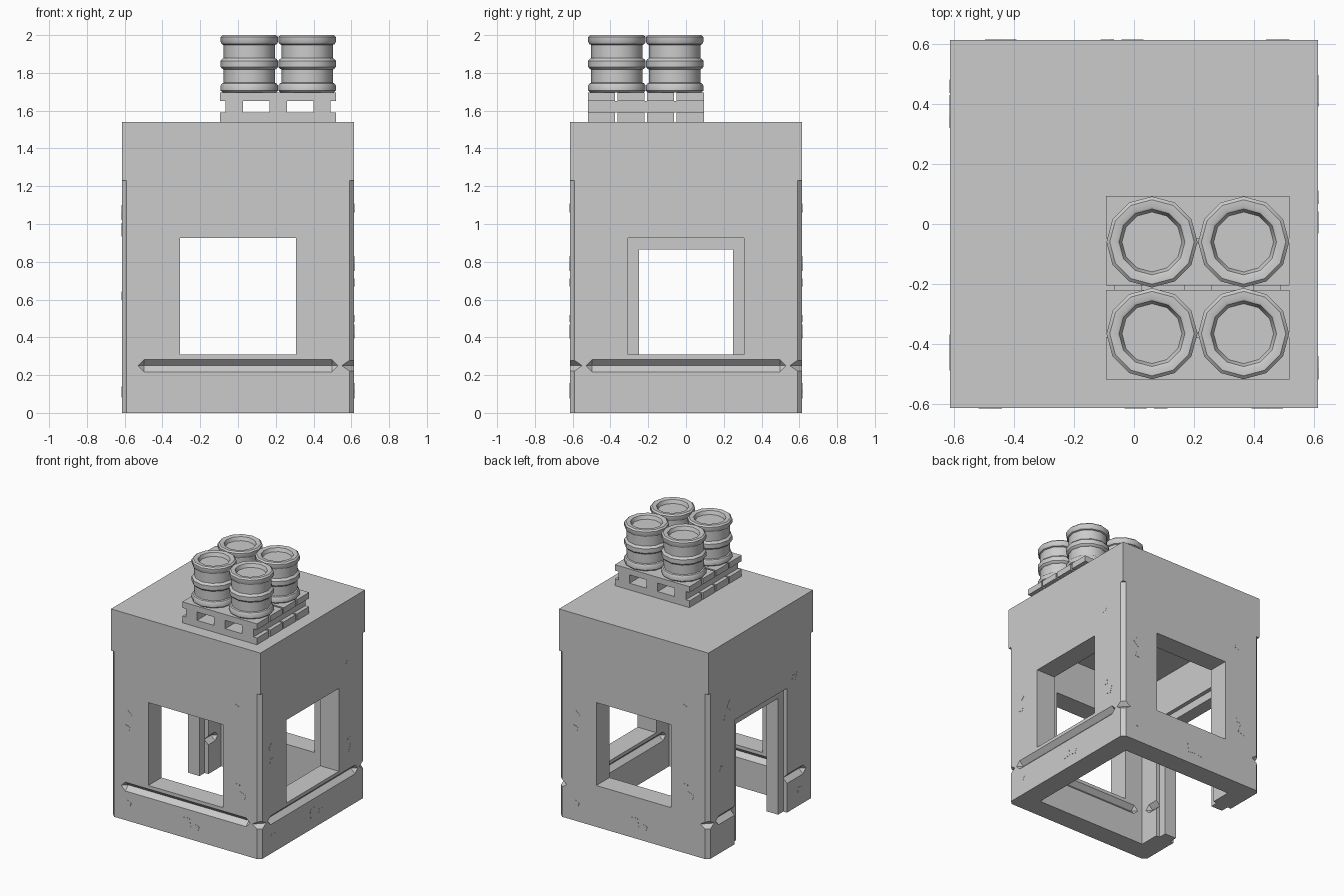
import bpy, bmesh, math
from mathutils import Matrix, Vector

old = bpy.data.objects.get("Cube")
if old:
    bpy.data.objects.remove(old)

grey = bpy.data.materials.new("concrete grey")
grey.use_nodes = True
grey.diffuse_color = (0.6, 0.6, 0.6, 1)
grey.node_tree.nodes["Principled BSDF"].inputs["Base Color"].default_value = (0.6, 0.6, 0.6, 1)

HALF = 0.615          # half width of the building
WALL = 0.155          # wall thickness
TOP = 1.23            # top of the walls
ROOF = 1.54           # top of the roof slab
GROOVE_Z = 0.25


def finish(bm, name):
    bmesh.ops.recalc_face_normals(bm, faces=bm.faces)
    mesh = bpy.data.meshes.new(name)
    bm.to_mesh(mesh)
    bm.free()
    mesh.materials.append(grey)
    obj = bpy.data.objects.new(name, mesh)
    bpy.context.collection.objects.link(obj)
    return obj


def add_box(bm, lo, hi):
    lo, hi = Vector(lo), Vector(hi)
    mat = Matrix.Translation((lo + hi) / 2) @ Matrix.Diagonal((*(hi - lo), 1))
    return bmesh.ops.create_cube(bm, size=1, matrix=mat)["verts"]


def box(name, lo, hi):
    bm = bmesh.new()
    add_box(bm, lo, hi)
    return finish(bm, name)


def hull(name, points, turn):
    bm = bmesh.new()
    for p in points:
        bm.verts.new(p)
    bmesh.ops.convex_hull(bm, input=bm.verts)
    bm.transform(Matrix.Rotation(turn, 4, 'Z'))
    return finish(bm, name)


def cut(target, cutter):
    cutter.hide_render = True
    mod = target.modifiers.new("cut", 'BOOLEAN')
    mod.operation = 'DIFFERENCE'
    mod.solver = 'EXACT'
    mod.object = cutter
    bpy.context.view_layer.objects.active = target
    bpy.ops.object.modifier_apply(modifier=mod.name)
    bpy.data.objects.remove(cutter)


# Walls: block with chamfered vertical corners
bm = bmesh.new()
add_box(bm, (-HALF, -HALF, 0), (HALF, HALF, TOP))
upright = [e for e in bm.edges if abs(e.verts[0].co.z - e.verts[1].co.z) > 1]
bmesh.ops.bevel(bm, geom=upright, offset=0.026, segments=1, affect='EDGES')
walls = finish(bm, "walls")

# Hollow room, three windows and a doorway
inner = HALF - WALL
win, sill, head = 0.308, 0.308, 0.925
cut(walls, box("room_cutter", (-inner, -inner, -0.1), (inner, inner, TOP + 0.1)))
cut(walls, box("window_cutter", (-win, -1, sill), (win, 1, head)))
cut(walls, box("window_cutter", (0, -win, sill), (1, win, head)))
cut(walls, box("door_cutter", (-1, -win, -0.1), (0, win, head)))


# V grooves on both faces of each wall, and notches around the corners
def groove(y, length, turn):
    pts = [(s * length, y, GROOVE_Z) for s in (-1, 1)]
    for s in (-1, 1):
        x = s * (length - 0.033)
        pts += [(x, y, GROOVE_Z - 0.033), (x, y, GROOVE_Z + 0.033),
                (x, y - 0.033, GROOVE_Z), (x, y + 0.033, GROOVE_Z)]
    return hull("groove_cutter", pts, turn)


for i in range(4):
    turn = i * math.pi / 2
    cut(walls, groove(-HALF, 0.53, turn))
    cut(walls, groove(-inner, 0.42, turn))
    notch = [(HALF - 0.066, HALF, GROOVE_Z), (HALF, HALF - 0.066, GROOVE_Z),
             (HALF, HALF, GROOVE_Z - 0.045), (HALF, HALF, GROOVE_Z + 0.045),
             (HALF + 0.05, HALF + 0.05, GROOVE_Z)]
    cut(walls, hull("notch_cutter", notch, turn))

box("roof_slab", (-HALF, -HALF, TOP), (HALF, HALF, ROOF))

# Door frame set back inside the doorway
x0, x1, gap = -HALF + 0.03, -inner - 0.03, 0.248
bm = bmesh.new()
for s in (-1, 1):
    a, b = sorted((s * gap, s * win))
    add_box(bm, (x0, a, 0), (x1, b, head))
add_box(bm, (x0, -gap, 0.866), (x1, gap, head))
finish(bm, "door_frame")

# Small chipped squares on the walls: across, height, size, angle
chips = [(-0.48, 0.79, 0.056, 42), (-0.48, 0.69, 0.036, 12), (0.415, 1.085, 0.036, 20),
         (0.43, 0.5, 0.034, -8), (0.46, 0.43, 0.058, 20), (-0.47, 0.13, 0.036, 25),
         (0.005, 0.12, 0.066, -8), (0.09, 0.1, 0.036, 18)]
door_chips = [(-0.36, 1.06, 0.056, 42), (-0.41, 0.98, 0.036, 12), (0.44, 0.97, 0.056, 20),
              (0.39, 0.98, 0.036, 12), (0.46, 0.11, 0.05, 10), (-0.46, 0.62, 0.036, 20)]
for i, side in enumerate(("front", "right", "back", "door")):
    bm = bmesh.new()
    for u, z, size, angle in (door_chips if side == "door" else chips):
        mat = (Matrix.Rotation(i * math.pi / 2, 4, 'Z') @ Matrix.Translation((u, -HALF, z))
               @ Matrix.Rotation(math.radians(angle), 4, 'Y')
               @ Matrix.Diagonal((size, 0.003, size, 1)))
        bmesh.ops.create_cube(bm, size=1, matrix=mat)
    finish(bm, side + "_wall_chips")

# Pallet: planks above and below three bearers
PX, PY = 0.213, -0.213     # pallet centre
PH = 0.307                 # pallet half width
bm = bmesh.new()
pitch = (2 * PH + 0.014) / 4
for i in range(4):
    y = PY - PH + i * pitch
    for z0, z1 in ((ROOF, 1.59), (1.652, 1.696)):
        add_box(bm, (PX - PH, y, z0), (PX + PH, y + pitch - 0.014, z1))
for k in (-1, 0, 1):
    x = PX + k * 0.232
    add_box(bm, (x - 0.046, PY - PH, 1.59), (x + 0.046, PY + PH, 1.652))
finish(bm, "pallet")

# Barrels: one half profile spun round, with three hoops and recessed lids
lower = [(0, 0.03), (0.1, 0.03), (0.11, 0.004), (0.118, 0), (0.141, 0), (0.152, 0.01),
         (0.152, 0.036), (0.145, 0.048), (0.136, 0.052), (0.136, 0.122),
         (0.145, 0.127), (0.152, 0.136)]
height = 0.304
profile = lower + [(r, height - z) for r, z in reversed(lower)]
for i in range(4):
    bm = bmesh.new()
    verts = [bm.verts.new((r, 0, z)) for r, z in profile]
    edges = [bm.edges.new(pair) for pair in zip(verts, verts[1:])]
    bmesh.ops.spin(bm, geom=verts + edges, cent=(0, 0, 0), axis=(0, 0, 1),
                   angle=2 * math.pi, steps=12)
    bmesh.ops.remove_doubles(bm, verts=bm.verts, dist=0.0005)
    barrel = finish(bm, "barrel_%d" % (i + 1))
    barrel.location = (PX + (0.153 if i % 2 else -0.153),
                       PY + (0.153 if i > 1 else -0.153), 1.696)
    bpy.ops.object.select_all(action='DESELECT')
    barrel.select_set(True)
    bpy.context.view_layer.objects.active = barrel
    bpy.ops.object.shade_smooth_by_angle(angle=math.radians(35))
